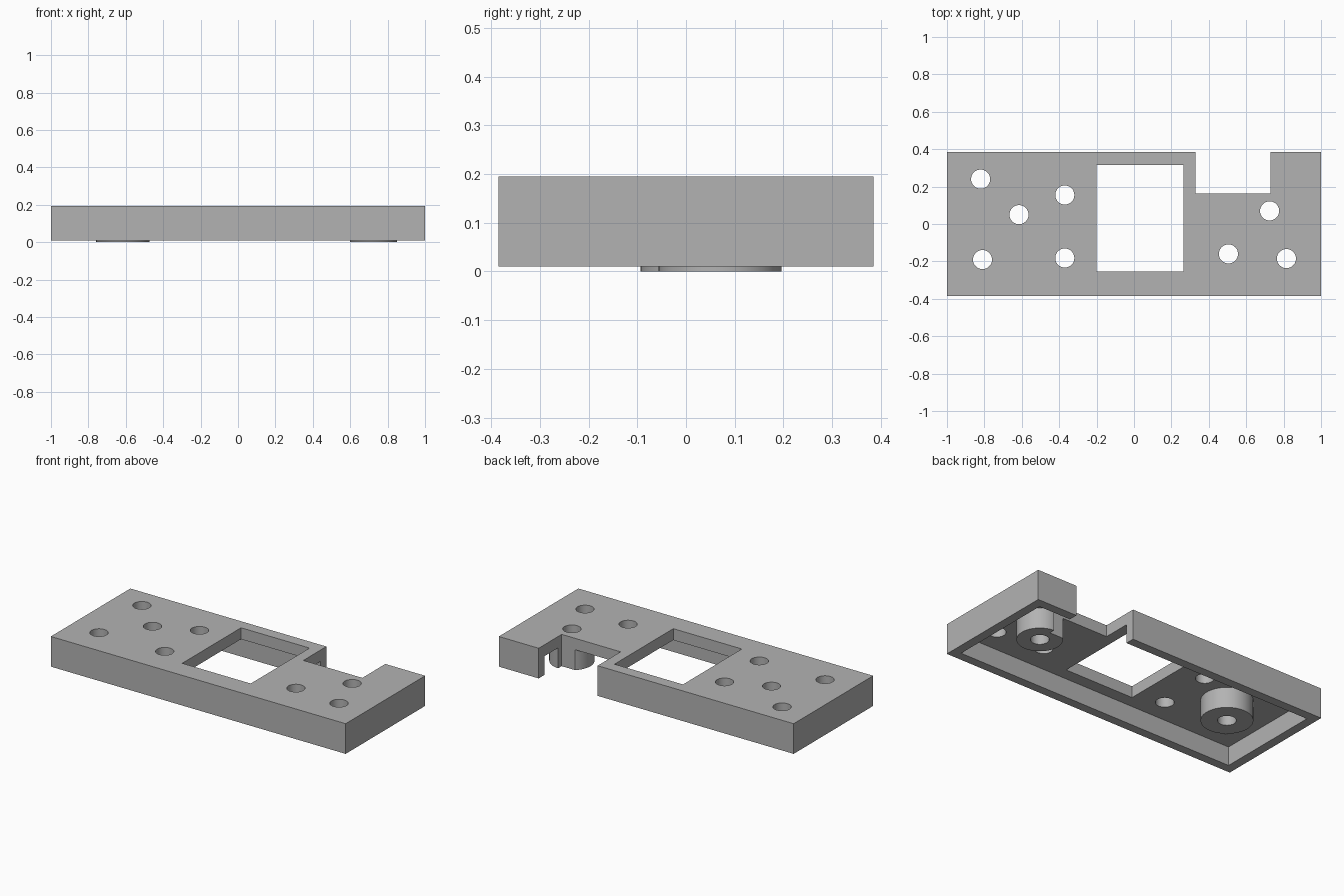
import bpy
import math

if "Cube" in bpy.data.objects:
    bpy.data.objects.remove(bpy.data.objects["Cube"], do_unlink=True)

HALF_X, HALF_Y = 1.0, 0.385
RIM_Z, TOP_Z = 0.01, 0.195
WALL, PLATE = 0.055, 0.07
HOLE_R = 0.051

grey = bpy.data.materials.new("mid grey")
grey.use_nodes = True
grey.diffuse_color = (0.45, 0.45, 0.45, 1)
grey.node_tree.nodes["Principled BSDF"].inputs["Base Color"].default_value = (0.45, 0.45, 0.45, 1)


def box(name, x0, x1, y0, y1, z0, z1):
    bpy.ops.mesh.primitive_cube_add(
        size=1, location=((x0 + x1) / 2, (y0 + y1) / 2, (z0 + z1) / 2))
    ob = bpy.context.object
    ob.name = name
    ob.scale = (x1 - x0, y1 - y0, z1 - z0)
    bpy.ops.object.transform_apply(location=True, rotation=False, scale=True)
    ob.data.materials.append(grey)
    return ob


def cylinder(name, x, y, r, z0, z1):
    bpy.ops.mesh.primitive_cylinder_add(
        vertices=64, radius=r, depth=z1 - z0, location=(x, y, (z0 + z1) / 2))
    ob = bpy.context.object
    ob.name = name
    ob.data.materials.append(grey)
    return ob


def combine(target, tool, operation):
    """Apply a boolean to the target and discard the tool."""
    tool.hide_render = True
    mod = target.modifiers.new("boolean", "BOOLEAN")
    mod.operation = operation
    mod.solver = "EXACT"
    mod.object = tool
    bpy.context.view_layer.objects.active = target
    bpy.ops.object.modifier_apply(modifier=mod.name)
    bpy.data.objects.remove(tool, do_unlink=True)


# Shallow casing, hollow from below
casing = box("casing", -HALF_X, HALF_X, -HALF_Y, HALF_Y, RIM_Z, TOP_Z)
combine(casing, box("cavity", WALL - HALF_X, HALF_X - WALL, WALL - HALF_Y,
                    HALF_Y - WALL, -0.1, TOP_Z - PLATE), "DIFFERENCE")

# Round bosses hanging under the plate, slightly below the rim
for x, y, r in [(-0.615, 0.05, 0.143), (0.725, 0.07, 0.126)]:
    combine(casing, cylinder("boss", x, y, r, 0, TOP_Z - PLATE / 2), "UNION")

# Rectangular window and the notch in the back edge
combine(casing, box("window_cutter", -0.2, 0.265, -0.255, 0.315, -0.1, 0.3), "DIFFERENCE")
combine(casing, box("notch_cutter", 0.33, 0.73, 0.162, 0.5, -0.1, 0.3), "DIFFERENCE")

# Screw holes through plate and bosses
holes = [(-0.82, 0.24), (-0.615, 0.05), (-0.37, 0.155), (-0.81, -0.19),
         (-0.37, -0.182), (0.505, -0.16), (0.725, 0.07), (0.815, -0.185)]
for x, y in holes:
    combine(casing, cylinder("hole_cutter", x, y, HOLE_R, -0.1, 0.3), "DIFFERENCE")

# Smooth hole and boss walls, crisp edges elsewhere
bpy.ops.object.select_all(action="DESELECT")
casing.select_set(True)
bpy.context.view_layer.objects.active = casing
bpy.ops.object.shade_smooth_by_angle(angle=math.radians(30))
